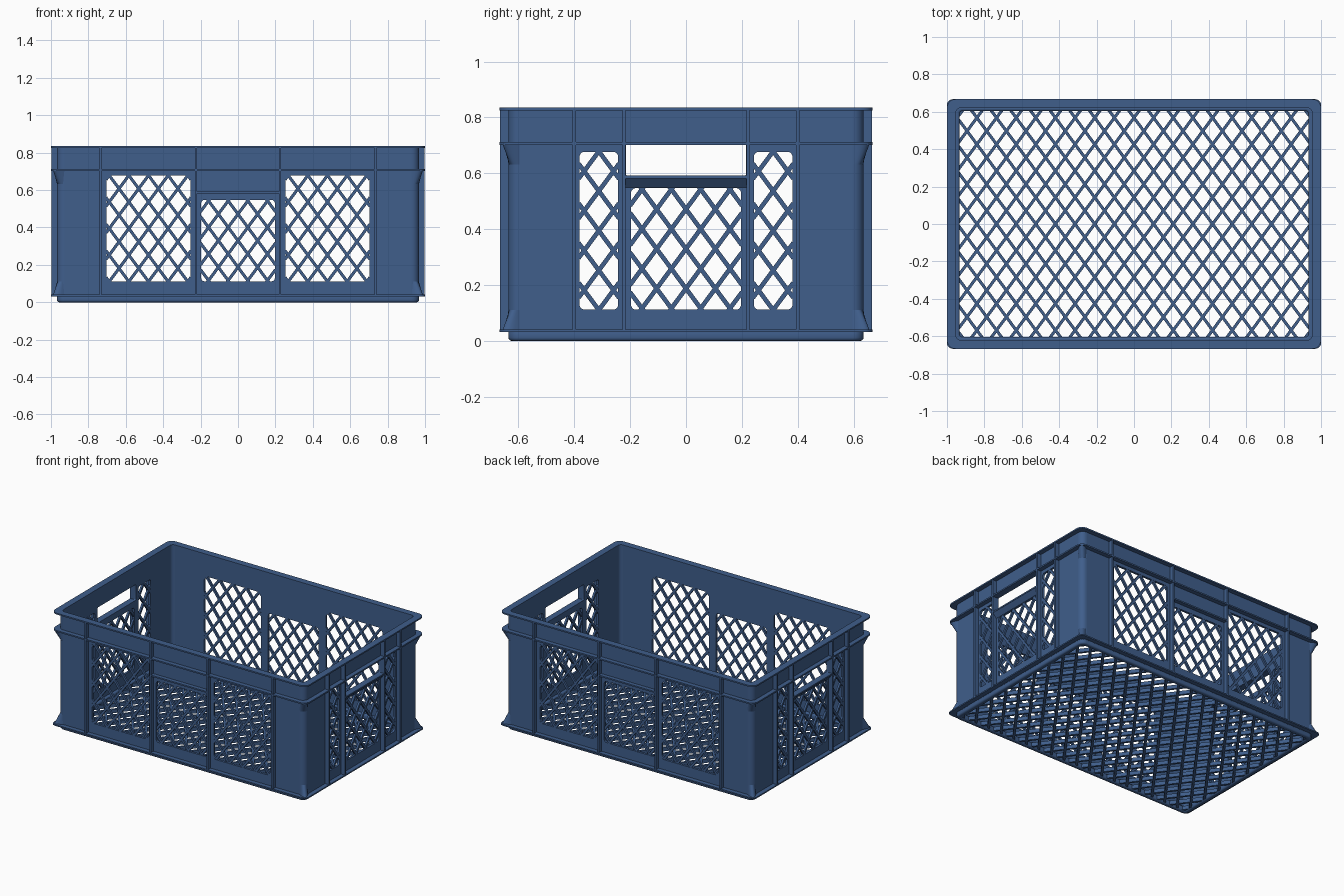
import bpy
import bmesh
from math import pi, sin, cos, hypot, atan2, ceil, radians
from mathutils import Matrix, Vector

cube = bpy.data.objects.get("Cube")
if cube:
    bpy.data.objects.remove(cube, do_unlink=True)

blue = bpy.data.materials.new("crate_blue")
blue.use_nodes = True
COLOUR = (0.05, 0.112, 0.26, 1)
blue.diffuse_color = COLOUR
blue.node_tree.nodes["Principled BSDF"].inputs["Base Color"].default_value = COLOUR

HX, HY = 0.968, 0.636        # outer faces of the walls
RX, RY = 1.0, 0.667          # outer edge of ribs and flanges
THICK, CORNER = 0.016, 0.04
FLOOR_Z, MID_Z, TOP_Z = 0.036, 0.707, 0.833
LEDGE_Z = 0.592
parts = []


def add_object(name, mesh):
    mesh.materials.clear()
    mesh.materials.append(blue)
    obj = bpy.data.objects.new(name, mesh)
    bpy.context.collection.objects.link(obj)
    parts.append(obj)


def rounded(x0, x1, y0, y1, r, steps=5):
    """Outline of a rectangle with rounded corners."""
    pts = []
    centres = [(x1 - r, y1 - r), (x0 + r, y1 - r), (x0 + r, y0 + r), (x1 - r, y0 + r)]
    for q, (cx, cy) in enumerate(centres):
        for i in range(steps + 1):
            a = (q + i / steps) * pi / 2
            pts.append((cx + r * cos(a), cy + r * sin(a)))
    return pts


def plate(name, outlines, d0, d1, matrix=Matrix(), soft=0):
    """Flat plate from a closed outline with holes, between two depths."""
    curve = bpy.data.curves.new(name, 'CURVE')
    curve.dimensions = '2D'
    curve.fill_mode = 'BOTH'
    curve.extrude = (d1 - d0) / 2 - soft
    curve.bevel_depth = soft
    curve.bevel_resolution = 2
    curve.offset = -soft
    for pts in outlines:
        spline = curve.splines.new('POLY')
        spline.points.add(len(pts) - 1)
        for p, (x, y) in zip(spline.points, pts):
            p.co = (x, y, 0, 1)
        spline.use_cyclic_u = True
    temp = bpy.data.objects.new(name, curve)
    bpy.context.collection.objects.link(temp)
    dg = bpy.context.evaluated_depsgraph_get()
    mesh = bpy.data.meshes.new_from_object(temp.evaluated_get(dg))
    bpy.data.objects.remove(temp, do_unlink=True)
    bpy.data.curves.remove(curve)
    bm = bmesh.new()
    bm.from_mesh(mesh)
    bmesh.ops.remove_doubles(bm, verts=bm.verts, dist=1e-5)
    bmesh.ops.recalc_face_normals(bm, faces=bm.faces)
    bm.transform(matrix @ Matrix.Translation((0, 0, (d0 + d1) / 2)))
    bm.to_mesh(mesh)
    bm.free()
    add_object(name, mesh)


def ring(name, x, y, r, inner_x, inner_y, inner_r, z0, z1, soft=0):
    plate(name, [rounded(-x, x, -y, y, r),
                 rounded(-inner_x, inner_x, -inner_y, inner_y, inner_r)], z0, z1, soft=soft)


def box(bm, lo, hi, turn=Matrix()):
    lo, hi = Vector(lo), Vector(hi)
    return bmesh.ops.create_cube(bm, size=1, matrix=turn @ Matrix.Translation((lo + hi) / 2)
                                 @ Matrix.Diagonal((*(hi - lo), 1)))["verts"]


def finish(name, bm, matrix=Matrix()):
    bm.transform(matrix)
    mesh = bpy.data.meshes.new(name)
    bm.to_mesh(mesh)
    bm.free()
    add_object(name, mesh)


def lattice(bm, x0, x1, y0, y1, d0, d1, width, pitch=0.105, rise=0.142):
    """Crossed diagonal bars clipped to a rectangle."""
    cx, cy = (x0 + x1) / 2, (y0 + y1) / 2
    w, h = (x1 - x0) / 2, (y1 - y0) / 2
    length = hypot(pitch, rise)
    dx, dy = pitch / length, rise / length
    count = ceil((w + h * dx / dy) / pitch)
    for side in (1, -1):
        for k in range(-count, count + 1):
            c = k * pitch
            s0 = max(-h / dy, (-w - c) / dx)
            s1 = min(h / dy, (w - c) / dx)
            if s1 - s0 < 0.01:
                continue
            turn = (Matrix.Translation((cx + side * c, cy, 0))
                    @ Matrix.Rotation(atan2(dy, side * dx), 4, 'Z'))
            box(bm, (s0 - 0.006, -width / 2, d0), (s1 + 0.006, width / 2, d1), turn)


def wall(name, angle, half, depth, reach, rib_at, outer_window, handle):
    """One wall: pierced panel, lattice windows, ribs and ledge."""
    place = Matrix.Rotation(angle, 4, 'Z') @ Matrix.Rotation(pi / 2, 4, 'X')
    a, b = outer_window
    windows = [(-b, -a, 0.112, 0.677), (-0.197, 0.197, 0.112, 0.547), (a, b, 0.112, 0.677)]
    edge = half - CORNER
    outlines = [[(-edge, 0.03), (edge, 0.03), (edge, TOP_Z), (-edge, TOP_Z)]]
    outlines += [rounded(*w, 0.018) for w in windows]
    if handle:
        outlines.append(rounded(-0.215, 0.215, LEDGE_Z, MID_Z - 0.004, 0.006))
    plate(name + "_panel", outlines, depth - THICK, depth, place)

    bm = bmesh.new()
    for w in windows:
        lattice(bm, *w, depth - THICK + 0.001, depth - 0.001, 0.016)
    finish(name + "_lattice", bm, place)

    bm = bmesh.new()
    for x in rib_at:
        for s in (1, -1):
            box(bm, (s * x - 0.006, FLOOR_Z, depth - 0.005),
                (s * x + 0.006, TOP_Z - 0.004, reach - 0.002))
    inner_rib = rib_at[-1]
    box(bm, (-inner_rib, LEDGE_Z - 0.01, depth - THICK), (inner_rib, LEDGE_Z, reach - 0.003))
    if handle:
        # Sloped underside of the handle ledge
        for v in box(bm, (-inner_rib, 0.549, depth - 0.004),
                     (inner_rib, LEDGE_Z - 0.009, reach - 0.004)):
            if v.co.y < 0.56 and v.co.z > depth:
                v.co.z = depth + 0.001
    finish(name + "_ribs", bm, place)


# Walls
for name, angle in (("front", 0), ("back", pi)):
    wall(name, angle, HX, HY, RY, (0.735, 0.225), (0.255, 0.702), False)
for name, angle in (("left", pi / 2), ("right", -pi / 2)):
    wall(name, angle, HY, HX, RX, (0.4, 0.222), (0.243, 0.381), True)

# Rounded corner posts, flared out to meet the flanges
cx, cy = HX - CORNER, HY - CORNER
angles = [i / 8 * pi / 2 for i in range(9)]
for sx in (1, -1):
    for sy in (1, -1):
        post = [(cx + CORNER * cos(t), cy + CORNER * sin(t)) for t in angles]
        inner = CORNER - THICK
        hollow = [(cx + inner * cos(t), cy + inner * sin(t)) for t in reversed(angles)]
        plate("corner_post", [[(sx * x, sy * y) for x, y in post + hollow]], 0.03, TOP_Z)

        bm = bmesh.new()
        for z, end in ((MID_Z, MID_Z - 0.075), (FLOOR_Z, FLOOR_Z + 0.075)):
            slim, wide = [], []
            for t, (x, y) in zip(angles, post):
                push = 0.031 * sin(2 * t)
                slim.append(bm.verts.new((sx * x, sy * y, end)))
                wide.append(bm.verts.new((sx * (x + push), sy * (y + push), z)))
            for i in range(len(angles) - 1):
                bm.faces.new((slim[i], slim[i + 1], wide[i + 1], wide[i]))
            bm.faces.new(wide)
            bm.faces.new(slim)
            bm.faces.new((slim[0], wide[0], wide[-1], slim[-1]))
        bmesh.ops.remove_doubles(bm, verts=bm.verts, dist=1e-5)
        bmesh.ops.recalc_face_normals(bm, faces=bm.faces)
        finish("corner_flare", bm)

# Flanges running around the crate
ix, iy, ir = HX - THICK, HY - THICK, CORNER - THICK
ring("top_rim", RX, RY, 0.045, ix, iy, ir, TOP_Z - 0.008, TOP_Z + 0.002)
ring("middle_flange", RX, RY, 0.045, ix + 0.005, iy + 0.005, ir, MID_Z - 0.005, MID_Z + 0.005)
ring("base_flange", RX, RY, 0.03, ix, iy, ir, FLOOR_Z - 0.004, FLOOR_Z + 0.005)

# Foot frame with rounded edges, and open floor
ring("foot_frame", HX, HY, CORNER, 0.932, 0.603, 0.014, 0, FLOOR_Z + 0.004, soft=0.012)

bm = bmesh.new()
lattice(bm, -0.934, 0.934, -0.605, 0.605, 0.006, 0.032, 0.016)
finish("floor_lattice", bm)

# Smooth shading with sharp edges kept
bpy.ops.object.select_all(action='DESELECT')
for obj in parts:
    obj.select_set(True)
bpy.context.view_layer.objects.active = parts[0]
bpy.ops.object.shade_smooth_by_angle(angle=radians(35))
